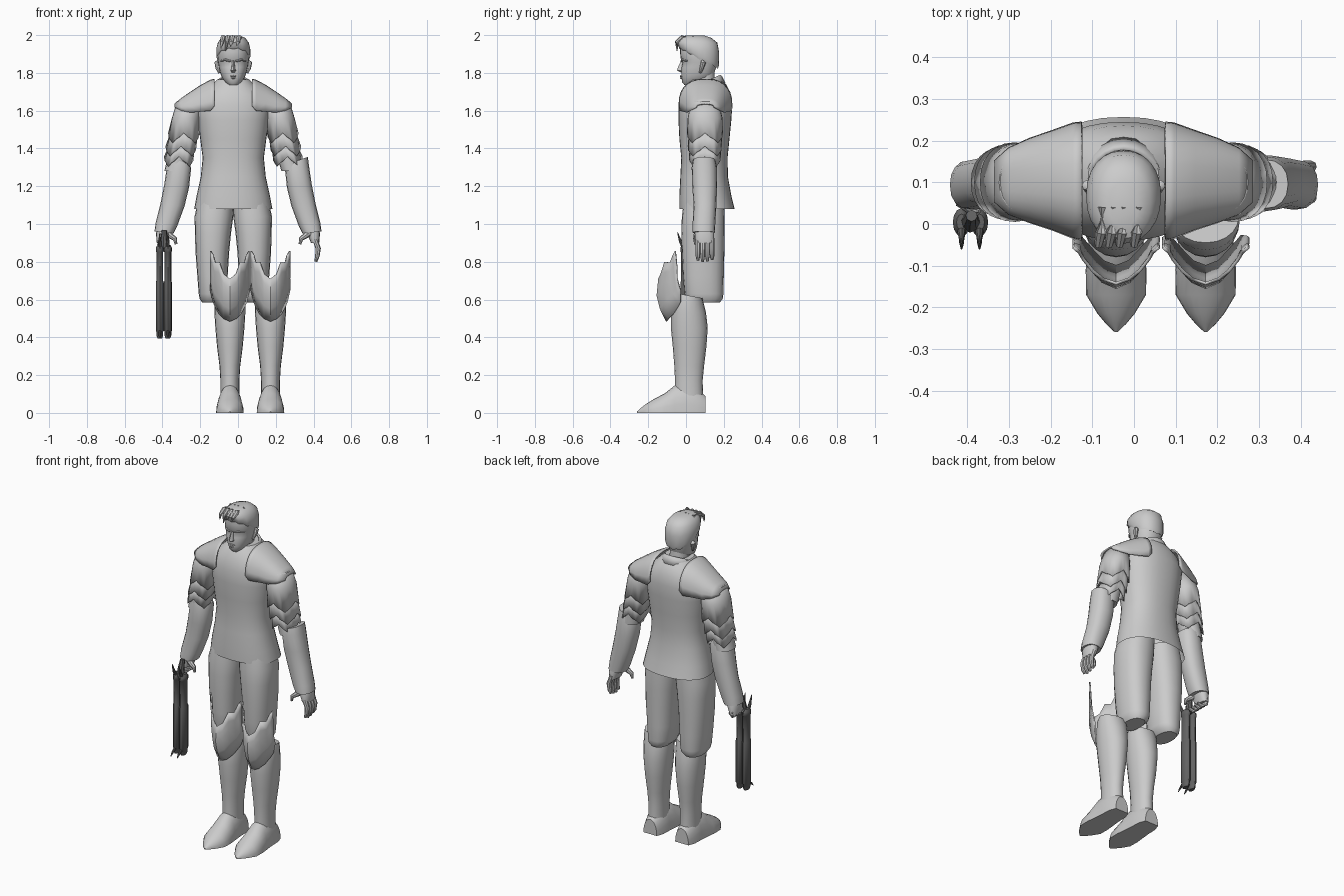
import bpy, bmesh, math
from mathutils import Vector

BX = -0.025                                   # body centre line


def material(name, c):
    m = bpy.data.materials.new(name)
    m.diffuse_color = (c, c, c, 1)
    return m


GREY = material("light_grey", 0.6)
DARK = material("dark_grey", 0.125)


def finish(name, bm, mat=GREY, thick=0, angle=40):
    bmesh.ops.recalc_face_normals(bm, faces=bm.faces[:])
    me = bpy.data.meshes.new(name)
    bm.to_mesh(me)
    bm.free()
    me.materials.append(mat)
    ob = bpy.data.objects.new(name, me)
    bpy.context.collection.objects.link(ob)
    bpy.ops.object.select_all(action='DESELECT')
    ob.select_set(True)
    bpy.context.view_layer.objects.active = ob
    bpy.ops.object.shade_smooth_by_angle(angle=math.radians(angle))
    if thick:
        mod = ob.modifiers.new("thickness", 'SOLIDIFY')
        mod.thickness = thick
        mod.offset = 0
    return ob


def loft(name, rings, caps=(True, True), closed=True, **kw):
    """Skin a list of equally sized point rings."""
    bm = bmesh.new()
    rows = [[bm.verts.new(p) for p in r] for r in rings]
    n = len(rows[0])
    for a, b in zip(rows, rows[1:]):
        for i in range(n if closed else n - 1):
            j = (i + 1) % n
            bm.faces.new((a[i], a[j], b[j], b[i]))
    if closed and caps[0]:
        bm.faces.new(rows[0])
    if closed and caps[1]:
        bm.faces.new(rows[-1])
    return finish(name, bm, **kw)


def ring(cx, z, rx, yf, yb, n=24, e=2.2, dz=None):
    """Level superellipse from front yf to back yb; dz(u, v, i) shifts height."""
    out = []
    for i in range(n):
        a = 2 * math.pi * i / n
        c, s = math.cos(a), math.sin(a)
        u = math.copysign(abs(c) ** (2 / e), c)
        v = math.copysign(abs(s) ** (2 / e), s)
        h = dz(u, v, i) if dz else 0
        out.append((cx + rx * u, (yf + yb) / 2 + (yb - yf) / 2 * v, z + h))
    return out


def tube(name, pts, radii, n=8, **kw):
    """Round tube along a path."""
    pts = [Vector(p) for p in pts]
    rings = []
    for i, p in enumerate(pts):
        d = (pts[min(i + 1, len(pts) - 1)] - pts[max(i - 1, 0)]).normalized()
        side = d.cross(Vector((0.1, 1, 0.05))).normalized()
        up = d.cross(side)
        rings.append([p + radii[i] * (side * math.cos(2 * math.pi * k / n) + up * math.sin(2 * math.pi * k / n))
                      for k in range(n)])
    return loft(name, rings, **kw)


# Tunic: z, half width, front, back
tunic = [(1.08, .207, -.035, .257), (1.15, .194, -.035, .24), (1.25, .172, -.03, .222), (1.35, .162, -.025, .22),
         (1.45, .175, -.035, .23), (1.55, .188, -.04, .24), (1.63, .195, -.04, .245), (1.69, .165, -.022, .236),
         (1.735, .115, .0, .215), (1.765, .085, .025, .19)]
loft("tunic", [ring(BX, z, w, f, b, 32, 2.3) for z, w, f, b in tunic], caps=(False, True))

# Collar: tilted band, low at the front
tilt = lambda u, v, i: 0.035 * v - (0.025 if v < -0.9 else 0)
loft("collar", [ring(BX, z, w, f, b, 24, 2, tilt) for z, w, f, b in
                [(1.71, .105, -.01, .205), (1.745, .092, .0, .188), (1.75, .082, .012, .178)]],
     caps=(False, False), thick=.008)

# Neck and head
loft("neck", [ring(BX, z, .055, f, b) for z, f, b in [(1.66, .04, .17), (1.74, .025, .155), (1.81, .03, .15)]])
head = [(1.735, .024, -.008, .05), (1.75, .042, -.02, .09), (1.775, .06, -.024, .14), (1.80, .069, -.025, .15),
        (1.83, .076, -.024, .16), (1.855, .08, -.018, .165), (1.87, .083, -.027, .168), (1.91, .085, -.032, .17),
        (1.95, .08, -.03, .165)]
loft("head", [ring(BX, z, w, f, b, 24, 2.25) for z, w, f, b in head])
loft("nose", [ring(BX, z, w, f, .0, 8, 2) for z, w, f in
              [(1.803, .011, -.028), (1.812, .014, -.047), (1.822, .01, -.046), (1.865, .006, -.026)]])
for z, f, w in [(1.782, -.031, .019), (1.772, -.03, .015)]:
    tube("lip", [(BX - w, f + .01, z), (BX, f + .003, z + .001), (BX + w, f + .01, z)], [.002, .005, .002])
for s in (-1, 1):
    tube("brow", [(BX + s * .014, -.025, 1.862), (BX + s * .04, -.019, 1.869), (BX + s * .066, .008, 1.865)],
         [.005, .007, .004])
    tube("ear", [(BX + s * .074, .075, 1.80), (BX + s * .083, .083, 1.825), (BX + s * .086, .092, 1.855),
                 (BX + s * .08, .085, 1.865)], [.006, .011, .014, .006])

# Hair cap, longer at the nape, with a few front strands
hair = [(1.872, .085, -.03, .168, .052), (1.885, .09, -.036, .175, .045), (1.925, .09, -.042, .176, .02),
        (1.96, .082, -.047, .166, 0), (1.985, .064, -.035, .135, 0), (1.997, .035, -.005, .1, 0)]
loft("hair", [ring(BX, z, w, f, b, 24, 2.2, lambda u, v, i, t=t: -t * v + (.008 if t and i % 2 else 0))
              for z, w, f, b, t in hair])
for x, drop in [(-.085, 1.93), (-.06, 1.915), (-.035, 1.94), (0, 1.945)]:
    tube("hair_strand", [(x + .01, .04, 1.987), (x + .006, -.02, 1.987), (x, -.049, 1.962), (x - .006, -.047, drop)],
         [.012, .014, .01, .002])

# Shoulder pads: arches over the arm, stacked outwards
pad = [(.10, -.036, .242, 1.625, 1.765), (.12, -.032, .24, 1.60, 1.76), (.17, -.012, .222, 1.595, 1.733),
       (.225, .006, .203, 1.59, 1.697), (.275, .025, .18, 1.60, 1.662), (.308, .055, .15, 1.617, 1.635)]


def arch(s, d, f, b, low, top, n=14):
    out = []
    for i in range(n + 1):
        a = math.pi * i / n
        c, h = math.cos(a), math.sin(a)
        out.append((BX + s * d, (f + b) / 2 - (b - f) / 2 * math.copysign(abs(c) ** .8, c), low + (top - low) * h ** .8))
    return out


# Arms
for s in (-1, 1):
    loft("shoulder_pad", [arch(s, *p) for p in pad], closed=False, thick=.008)
    # Layered sleeves with a jagged lower edge
    layers = [[(1.65, .235, .06, .03, .17), (1.56, .25, .072, .012, .19), (1.46, .262, .08, .008, .193)],
              [(1.5, .256, .068, .02, .185), (1.39, .277, .079, .012, .188)],
              [(1.42, .27, .064, .025, .18), (1.335, .288, .076, .018, .182)]]
    for rows in layers:
        jag = lambda u, v, i: (.022, 0, -.012, -.03, -.012, 0)[i % 6]
        loft("sleeve_layer", [ring(BX + s * d, z, w, f, b, 24, 2.2, jag if k == len(rows) - 1 else None)
                              for k, (z, d, w, f, b) in enumerate(rows)], caps=(False, False), thick=.006)
    loft("upper_arm", [ring(BX + s * d, z, w, .035, .165, 16) for z, d, w in
                       [(1.62, .24, .055), (1.45, .265, .06), (1.28, .31, .055)]])
    # Bracer, higher on the outside
    bracer = [(1.335, .312, .058, .037, .155), (1.30, .312, .064, .03, .163), (1.2, .325, .066, .033, .165),
              (1.1, .347, .064, .04, .161), (1.0, .378, .058, .035, .155), (.955, .392, .05, .035, .153)]
    loft("bracer", [ring(s * d, z, w, f, b, 16, 2.3,
                         lambda u, v, i, k=(z > 1.32), s=s: s * u * (.02 if k else .006)) for z, d, w, f, b in bracer])
    # Hand: open on one side, gripping on the other
    loft("palm", [ring(s * d, z, w, f, b, 14, 2.4) for z, d, w, f, b in
                  [(.99, .388, .035, .055, .14), (.95, .4, .034, .045, .15), (.90, .408, .022, .05, .148)]])
    for k in range(4):
        y = .063 + k * .025
        tip = .797 + .008 * abs(k - 1.3)
        if s > 0:
            path = [(.405, y, .925), (.425, y, .87), (.42, y, .83), (.412, y, tip)]
        else:
            path = [(-.408, y, .92), (-.415, y - .012, .895), (-.395, y - .025, .88), (-.37, y - .03, .892)]
        tube("finger", path, [.014, .014, .012, .007])
    tube("thumb", [(s * .39, .07, .965), (s * .36, .055, .94), (s * .333, .05, .92), (s * .328, .05, .893)],
         [.02, .016, .012, .007])

# Breeches: z, outer, inner, front, back
breeches = [(1.13, .185, -.005, -.01, .2), (1.04, .205, .0, -.022, .205), (.95, .203, .012, -.025, .205),
            (.85, .2, .022, -.022, .203), (.72, .19, .03, -.016, .2), (.63, .183, .036, -.008, .198),
            (.605, .178, .045, .0, .195), (.585, .165, .065, .02, .18)]
for s in (-1, 1):
    loft("breeches_leg", [ring(BX + s * (o + i) / 2, z, (o - i) / 2, f, b, 20, 2.3) for z, o, i, f, b in breeches])

# Boots with pointed feet and winged knee guards
shaft = [(.06, .05, -.06, .092), (.17, .05, -.058, .088), (.25, .055, -.062, .096), (.35, .068, -.07, .108),
         (.45, .077, -.08, .115), (.53, .082, -.078, .106), (.6, .083, -.062, .092), (.62, .08, -.045, .086)]
foot = [(.102, .045, .09), (.06, .06, .13), (.0, .062, .16), (-.06, .068, .145), (-.11, .073, .105), (-.17, .072, .073),
        (-.215, .045, .045), (-.24, .024, .025), (-.259, .004, .008)]
# Guard columns: offset, top z, bottom z, then y at top, middle, bottom
cols = [(0, .71, .485, -.143, -.152, -.102), (.032, .735, .50, -.132, -.138, -.09), (.056, .8, .525, -.112, -.112, -.065),
        (.078, .795, .565, -.085, -.082, -.04), (.088, .835, .59, -.068, -.06, -.028), (.102, .858, .65, -.056, -.048, -.03)]
cols = [(-c[0],) + c[1:] for c in cols[:0:-1]] + cols
for cx in (-.043, .172):
    loft("boot_shaft", [ring(cx, z, w, f, b, 20, 2.1, (lambda u, v, i: -.012 * v) if z > .55 else None)
                        for z, w, f, b in shaft])
    rings = []
    for y, w, h in foot:
        arc = [math.pi * k / 12 for k in range(13)]
        rings.append([(cx + w * math.cos(a), y, h * math.sin(a) ** .9 if 0 < a < 3.14 else 0) for a in arc])
    loft("boot_foot", rings)
    rows = []
    for x, zt, zb, yt, ym, yb in cols:
        zm = zb + (zt - zb) * .6
        rows.append([(cx + x, yt, zt), (cx + x, (yt + ym) / 2, (zt + zm) / 2), (cx + x, ym, zm),
                     (cx + x, (ym + yb) / 2 - .008, (zm + zb) / 2), (cx + x, yb, zb)])
    loft("knee_guard", rows, closed=False, thick=.008, angle=30)

# Twin-barrelled weapon held muzzle down
for x in (-.414, -.371):
    barrel = [(.395, .012, .02), (.41, .018, .028), (.43, .018, .028), (.435, .021, .034), (.69, .021, .034),
              (.70, .018, .03), (.85, .018, .03), (.855, .021, .034), (.875, .021, .034), (.89, .012, .02)]
    loft("weapon_barrel", [ring(x, z, w, .004 - d, .004 + d, 12, 2) for z, w, d in barrel], mat=DARK)
    tube("weapon_sight", [(x, -.02, .43), (x, -.045, .41), (x, -.06, .395)], [.008, .006, .002], mat=DARK)
    tube("weapon_hammer", [(x, -.01, .87), (x, -.03, .91), (x, -.045, .955)], [.011, .008, .002], mat=DARK)
tube("weapon_grip", [(-.392, .004, .87), (-.392, .01, .92), (-.39, .02, .965)], [.025, .018, .014], mat=DARK)
